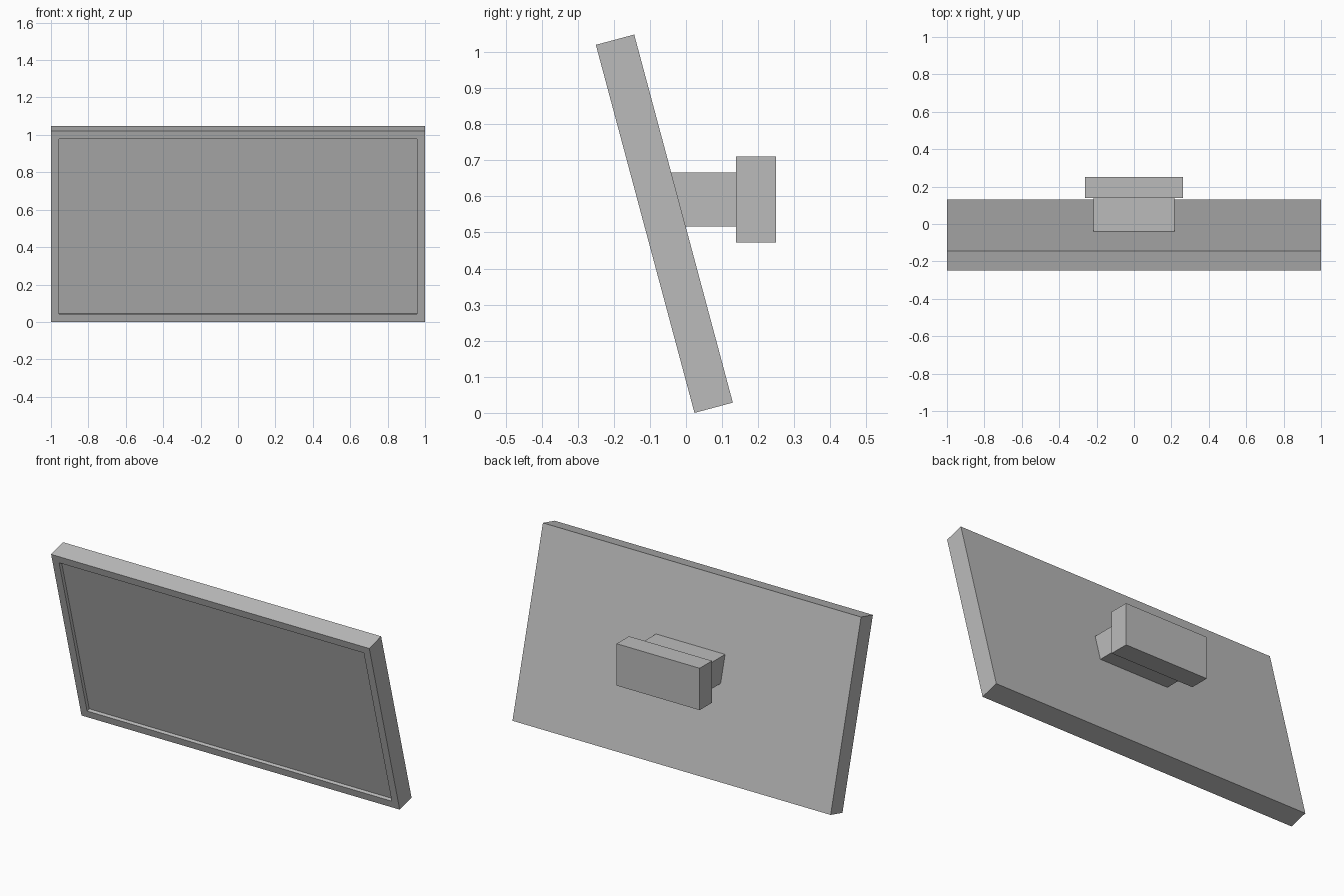
import bpy, bmesh
from math import radians, sin, cos
from mathutils import Matrix, Vector

cube = bpy.data.objects.get("Cube")
if cube:
    bpy.data.objects.remove(cube, do_unlink=True)

# Single flat grey
GREY = (0.5, 0.5, 0.5, 1.0)
grey = bpy.data.materials.new("plain grey")
grey.use_nodes = True
grey.diffuse_color = GREY
grey.node_tree.nodes["Principled BSDF"].inputs["Base Color"].default_value = GREY

TILT = radians(15)
HEIGHT, THICK = 1.056, 0.11
BORDER, RECESS = 0.06, 0.02


def finish(name, bm):
    bmesh.ops.recalc_face_normals(bm, faces=bm.faces[:])
    mesh = bpy.data.meshes.new(name)
    bm.to_mesh(mesh)
    bm.free()
    mesh.materials.append(grey)
    obj = bpy.data.objects.new(name, mesh)
    bpy.context.collection.objects.link(obj)
    return obj


def box(size, centre):
    bm = bmesh.new()
    bmesh.ops.create_cube(bm, size=1)
    bmesh.ops.scale(bm, vec=size, verts=bm.verts)
    bmesh.ops.translate(bm, vec=centre, verts=bm.verts)
    return bm


# Screen panel: box with a shallow recessed front, leaning forward at the top
bm = box((2, THICK, HEIGHT), (0, 0, 0))
front = min(bm.faces, key=lambda f: f.calc_center_median().y)
bmesh.ops.inset_region(bm, faces=[front], thickness=BORDER)
rim = bmesh.ops.extrude_face_region(bm, geom=[front])
moved = [v for v in rim["geom"] if isinstance(v, bmesh.types.BMVert)]
bmesh.ops.translate(bm, vec=(0, RECESS, 0), verts=moved)
if front.is_valid:
    bmesh.ops.delete(bm, geom=[front], context='FACES_ONLY')
panel = finish("screen_panel", bm)
centre = Vector((0, -0.06, (HEIGHT * cos(TILT) + THICK * sin(TILT)) / 2))
panel.data.transform(Matrix.Translation(centre) @ Matrix.Rotation(TILT, 4, 'X'))

# Bracket neck: its front end is slanted to meet the back of the panel
NECK_BACK = 0.139
bm = box((0.434, 0.1, 0.15), (0, NECK_BACK - 0.05, 0.591))
for v in bm.verts:
    if v.co.y < NECK_BACK - 0.05:
        back_y = centre.y + THICK / 2 / cos(TILT)
        v.co.y = back_y - (v.co.z - centre.z) * sin(TILT) / cos(TILT)
finish("bracket_neck", bm)

# Wall plate behind the neck
finish("wall_plate", box((0.522, 0.111, 0.238), (0, 0.1945, 0.591)))
